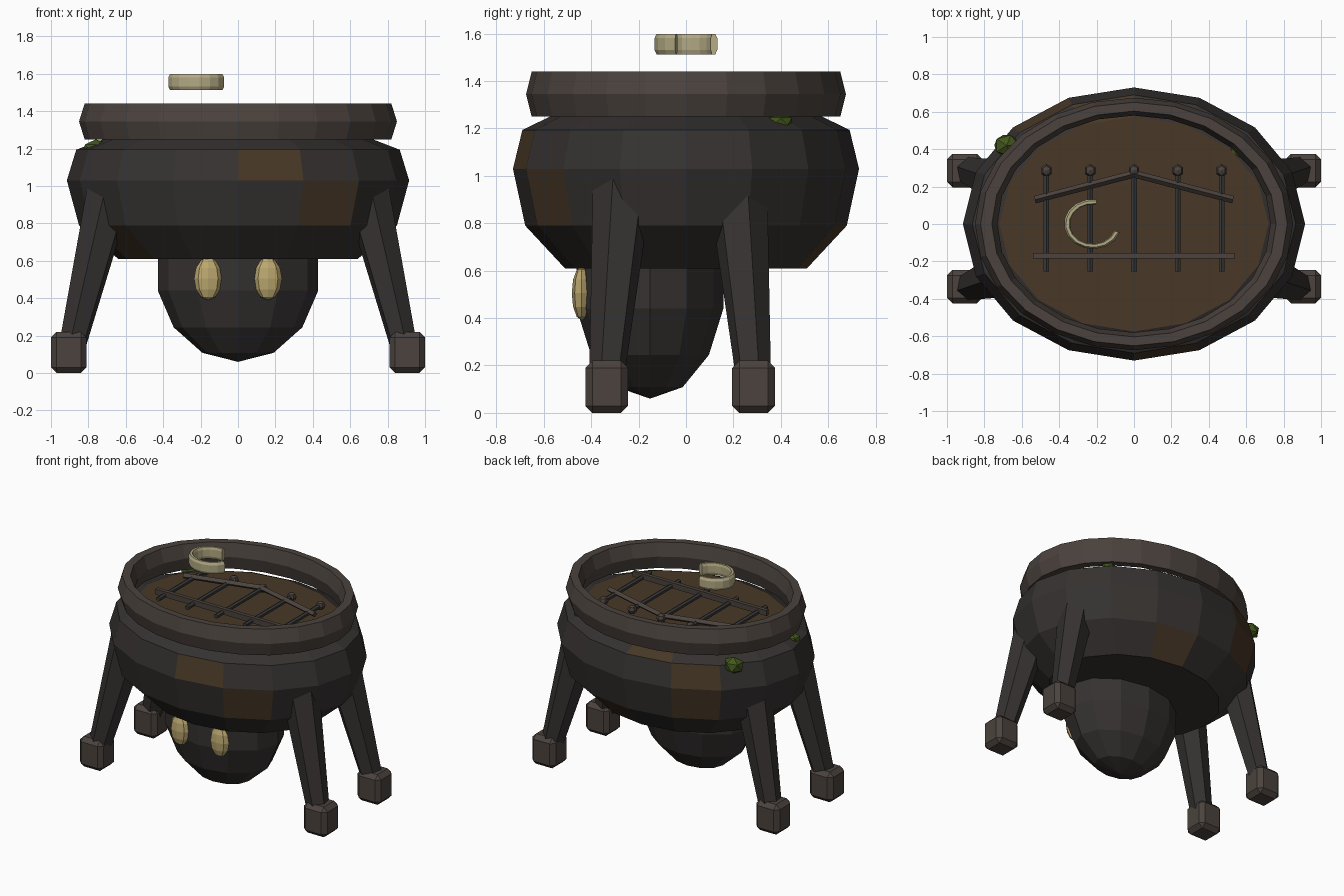
import bpy, bmesh
from math import sin, cos, pi, radians
from mathutils import Vector, Matrix

if "Cube" in bpy.data.objects:
    bpy.data.objects.remove(bpy.data.objects["Cube"])

def mat(name, c):
    m = bpy.data.materials.new(name)
    m.diffuse_color = (*c, 1)
    m.use_nodes = True
    m.node_tree.nodes["Principled BSDF"].inputs["Base Color"].default_value = m.diffuse_color
    return m

IRON = mat("dark_iron", (0.036, 0.032, 0.030))
RUST = mat("rust", (0.065, 0.040, 0.020))
TRIM = mat("brown_trim", (0.070, 0.055, 0.047))
BAR = mat("bar_iron", (0.04, 0.04, 0.042))
EYE = mat("eye_yellow", (0.50, 0.39, 0.16))
BONE = mat("pale_ring", (0.45, 0.40, 0.23))
MOSS = mat("moss", (0.055, 0.095, 0.012))

def finish(name, bm, m):
    bmesh.ops.recalc_face_normals(bm, faces=bm.faces)
    me = bpy.data.meshes.new(name)
    bm.to_mesh(me)
    bm.free()
    me.materials.append(m)
    ob = bpy.data.objects.new(name, me)
    bpy.context.collection.objects.link(ob)
    return ob

def ellipsoid(name, c, r, m, seg, rings):
    bm = bmesh.new()
    bmesh.ops.create_uvsphere(bm, u_segments=seg, v_segments=rings, radius=1,
                              matrix=Matrix.Translation(c) @ Matrix.Diagonal((*r, 1)))
    return finish(name, bm, m)

def rod(name, a, b, r1, r2, m, seg=6):
    a, b = Vector(a), Vector(b)
    d = b - a
    bm = bmesh.new()
    bmesh.ops.create_cone(bm, cap_ends=True, segments=seg, radius1=r1, radius2=r2, depth=d.length,
                          matrix=Matrix.Translation((a + b) / 2) @ d.to_track_quat('Z', 'Y').to_matrix().to_4x4())
    return finish(name, bm, m)

def box(name, c, size, m, bevel=0.0):
    bm = bmesh.new()
    bmesh.ops.create_cube(bm, size=1, matrix=Matrix.Translation(c) @ Matrix.Diagonal((*size, 1)))
    if bevel:
        bmesh.ops.bevel(bm, geom=bm.edges[:], offset=bevel, segments=1, affect='EDGES')
    return finish(name, bm, m)

def sweep(name, center, ratio, profile, a0, a1, n, m):
    """Revolve a closed (radius, z) profile; a full turn closes on itself."""
    bm = bmesh.new()
    full = abs(a1 - a0 - 2 * pi) < 1e-6
    loops = []
    for i in range(n if full else n + 1):
        a = a0 + (a1 - a0) * i / n
        loops.append([bm.verts.new((center[0] + r * cos(a), center[1] + ratio * r * sin(a),
                                    center[2] + z)) for r, z in profile])
    k = len(profile)
    for i in range(n):
        p, q = loops[i], loops[(i + 1) % len(loops)]
        for j in range(k):
            bm.faces.new((p[j], p[(j + 1) % k], q[(j + 1) % k], q[j]))
    if not full:
        bm.faces.new(loops[0])
        bm.faces.new(loops[-1])
    return finish(name, bm, m)

# cauldron-like body: 16-sided oval shell with flat top and bottom
bm = bmesh.new()
rings = []
for r, z in [(0.64, 0.61), (0.85, 0.79), (0.915, 1.03), (0.865, 1.194), (0.72, 1.25)]:
    rings.append([bm.verts.new((r * cos(i * pi / 8), 0.798 * r * sin(i * pi / 8), z)) for i in range(16)])
for p, q in zip(rings, rings[1:]):
    for i in range(16):
        bm.faces.new((p[i], p[(i + 1) % 16], q[(i + 1) % 16], q[i]))
bm.faces.new(rings[0])
bm.faces.new(rings[-1])
body = finish("body", bm, IRON)
body.data.materials.append(RUST)
for f in body.data.polygons:
    if f.index in (3, 9, 21, 29, 37, 44, 52, 65):
        f.material_index = 1

# heavy hexagonal-section rim
hexagon = [(0.79 + 0.06 * cos(i * pi / 3), 0.11 * sin(i * pi / 3)) for i in range(6)]
sweep("rim", (0, 0, 1.345), 0.794, hexagon, 0, 2 * pi, 24, TRIM)

# head and eyes
ellipsoid("head", (0, -0.152, 0.55), (0.44, 0.318, 0.49), IRON, 12, 7)
for s, side in ((-1, "left"), (1, "right")):
    ellipsoid(side + "_eye", (s * 0.16, -0.44, 0.505), (0.075, 0.042, 0.115), EYE, 8, 6)
    # legs and feet
    for pos, y0, y1 in (("front", -0.335, -0.265), ("back", 0.285, 0.215)):
        rod(f"{pos}_{side}_leg", (s * 0.885, y0, 0.15), (s * 0.68, y1, 1.0), 0.075, 0.13, IRON)
        box(f"{pos}_{side}_foot", (s * 0.905, y0, 0.11), (0.19, 0.18, 0.22), TRIM, 0.03)

# gate lying on the top: bars with knobs, straight rail and peaked rail
for i in range(5):
    x = (i - 2) * 0.234
    rod(f"gate_bar_{i + 1}", (x, -0.255, 1.30), (x, 0.26, 1.30), 0.017, 0.017, BAR)
    ellipsoid(f"gate_knob_{i + 1}", (x, 0.285, 1.30), (0.032, 0.036, 0.032), TRIM, 6, 4)
box("gate_lower_rail", (0, -0.17, 1.31), (1.08, 0.028, 0.04), TRIM)
for s, side in ((-1, "left"), (1, "right")):
    rod(f"gate_{side}_peak_rail", (s * 0.53, 0.13, 1.31), (0, 0.268, 1.31), 0.02, 0.02, TRIM, 4)

# open ring floating above the top
sweep("open_ring", (-0.22, 0.0, 1.556), 0.86,
      [(0.155, -0.025), (0.155, 0.025), (0.145, 0.043), (0.128, 0.043), (0.122, 0.025),
       (0.122, -0.025), (0.128, -0.043), (0.145, -0.043)],
      radians(82), radians(340), 12, BONE)

# moss clumps under the rim
for i, (c, r) in enumerate([((-0.68, 0.42, 1.19), (0.075, 0.065, 0.06)),
                            ((-0.76, -0.12, 1.20), (0.08, 0.055, 0.05)),
                            ((0.56, 0.40, 1.23), (0.06, 0.055, 0.035))]):
    bm = bmesh.new()
    bmesh.ops.create_icosphere(bm, subdivisions=1, radius=1,
                               matrix=Matrix.Translation(c) @ Matrix.Diagonal((*r, 1)))
    finish(f"moss_{i + 1}", bm, MOSS)
